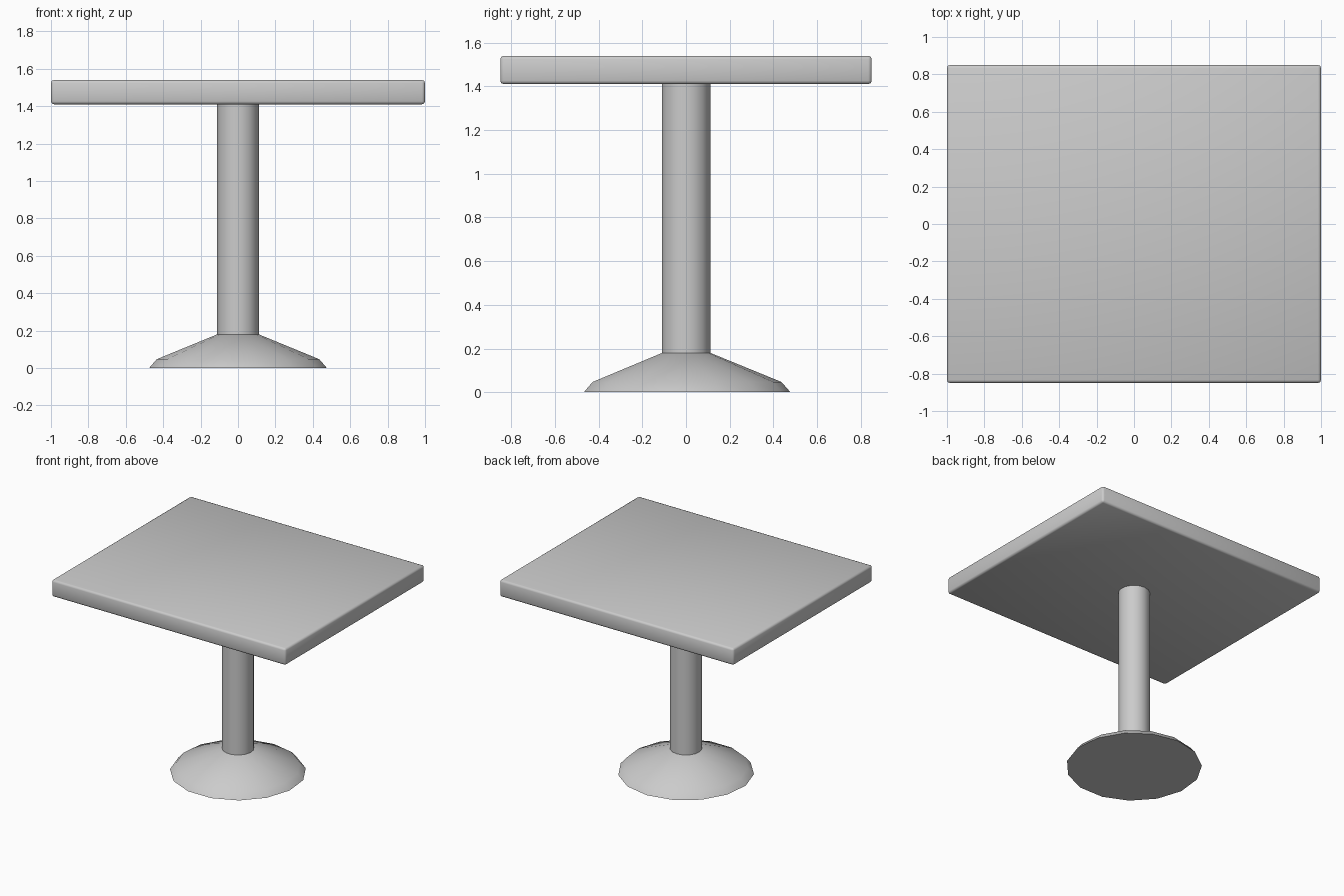
import bpy, bmesh, math

if "Cube" in bpy.data.objects:
    bpy.data.objects.remove(bpy.data.objects["Cube"])

SIDES = 15


def finish(name, bm, smooth_angle):
    bmesh.ops.recalc_face_normals(bm, faces=bm.faces[:])
    mesh = bpy.data.meshes.new(name)
    bm.to_mesh(mesh)
    bm.free()
    obj = bpy.data.objects.new(name, mesh)
    bpy.context.collection.objects.link(obj)
    bpy.ops.object.select_all(action='DESELECT')
    obj.select_set(True)
    bpy.context.view_layer.objects.active = obj
    bpy.ops.object.shade_smooth_by_angle(angle=math.radians(smooth_angle))
    return obj


def lathe(name, profile):
    """Closed round part from (radius, height) pairs, one vertex facing +y."""
    bm = bmesh.new()
    rings = [[bm.verts.new((r * math.sin(math.tau * i / SIDES),
                            r * math.cos(math.tau * i / SIDES), z))
              for i in range(SIDES)] for r, z in profile]
    for low, high in zip(rings, rings[1:]):
        for i in range(SIDES):
            j = (i + 1) % SIDES
            bm.faces.new((low[i], low[j], high[j], high[i]))
    bm.faces.new(rings[0])
    bm.faces.new(rings[-1])
    return finish(name, bm, 35)


# Flared foot and round column
lathe("pedestal_base", [(0.478, 0), (0.437, 0.047), (0.112, 0.18)])
lathe("column", [(0.112, 0.18), (0.112, 1.41)])

# Rectangular top with softened edges
bm = bmesh.new()
bmesh.ops.create_cube(bm, size=1)
for v in bm.verts:
    v.co.x *= 2.0
    v.co.y *= 1.7
    v.co.z = v.co.z * 0.13 + 1.475
bmesh.ops.bevel(bm, geom=bm.edges[:], offset=0.016, segments=2,
                profile=0.5, affect='EDGES')
finish("tabletop", bm, 50)
